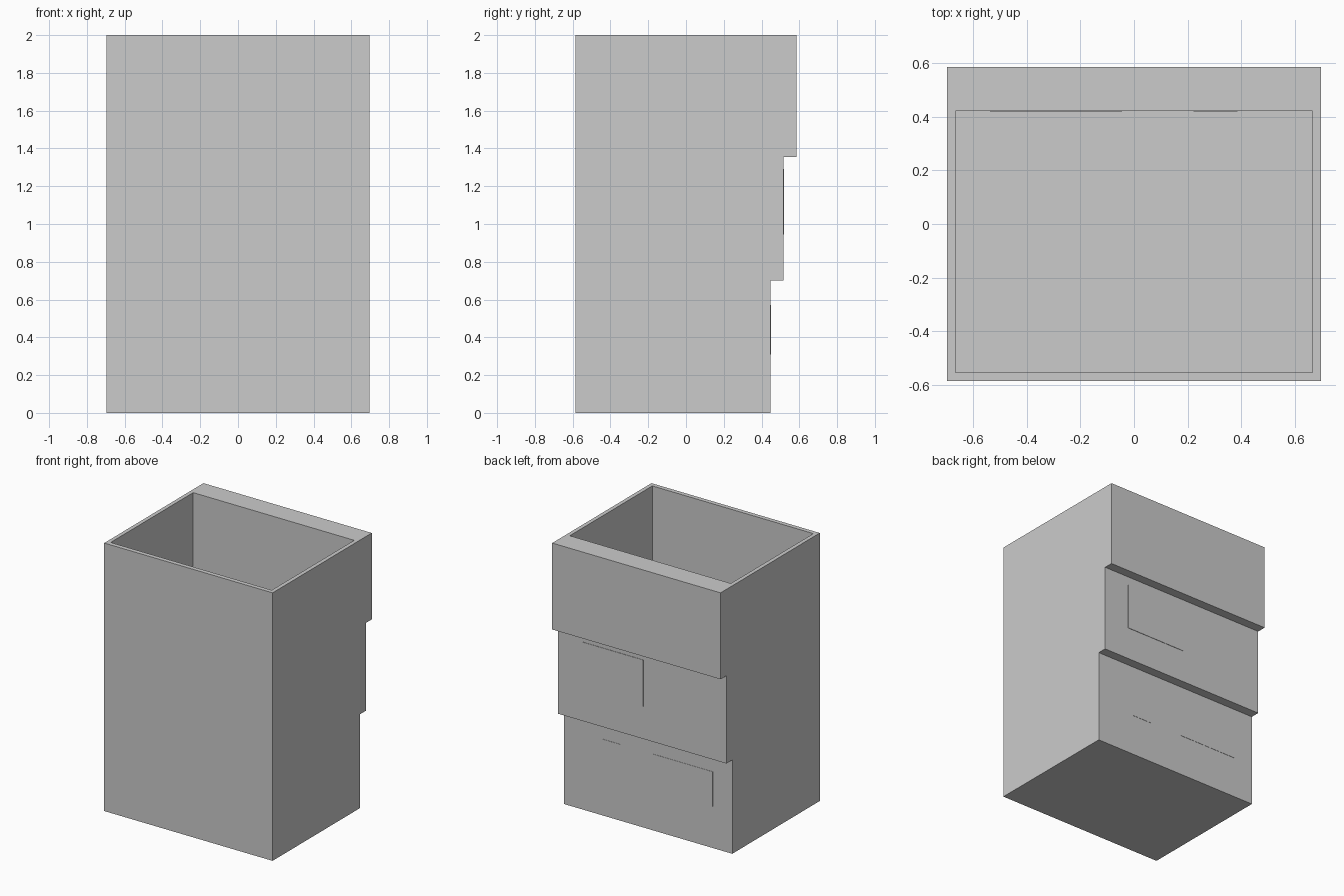
import bpy, bmesh

if "Cube" in bpy.data.objects:
    bpy.data.objects.remove(bpy.data.objects["Cube"])

W = 0.695          # half width
FRONT = -0.585     # outer front wall


def add_object(name, bm):
    bmesh.ops.recalc_face_normals(bm, faces=bm.faces)
    mesh = bpy.data.meshes.new(name)
    bm.to_mesh(mesh)
    bm.free()
    obj = bpy.data.objects.new(name, mesh)
    bpy.context.collection.objects.link(obj)
    return obj


def box(name, x0, x1, y0, y1, z0, z1):
    bm = bmesh.new()
    bmesh.ops.create_cube(bm, size=1)
    for v in bm.verts:
        v.co.x = x0 if v.co.x < 0 else x1
        v.co.y = y0 if v.co.y < 0 else y1
        v.co.z = z0 if v.co.z < 0 else z1
    return add_object(name, bm)


def prism(name, profile, half_width):
    bm = bmesh.new()
    face = bm.faces.new([bm.verts.new((-half_width, y, z)) for y, z in profile])
    ext = bmesh.ops.extrude_face_region(bm, geom=[face])
    verts = [g for g in ext["geom"] if isinstance(g, bmesh.types.BMVert)]
    bmesh.ops.translate(bm, verts=verts, vec=(2 * half_width, 0, 0))
    return add_object(name, bm)


# Building shell: side profile with each storey overhanging the one below
shell = prism("building_shell", [
    (FRONT, 0), (0.447, 0), (0.447, 0.70), (0.516, 0.70),
    (0.516, 1.355), (0.585, 1.355), (0.585, 2), (FRONT, 2)], W)

# Hollow interior, open at the top
cutter = box("interior_cutter", -0.665, 0.665, -0.552, 0.421, 0.01, 2.2)
cutter.hide_render = True
hollow = shell.modifiers.new("hollow", "BOOLEAN")
hollow.operation = "DIFFERENCE"
hollow.solver = "EXACT"
hollow.object = cutter
bpy.context.view_layer.objects.active = shell
bpy.ops.object.modifier_apply(modifier=hollow.name)
bpy.data.objects.remove(cutter)

# Thin window panels standing slightly proud of the back wall
box("upper_window", -0.01, 0.487, 0.486, 0.519, 0.945, 1.29)
box("lower_window_wide", -0.535, -0.045, 0.418, 0.449, 0.31, 0.57)
box("lower_window_narrow", 0.222, 0.385, 0.418, 0.449, 0.31, 0.57)
